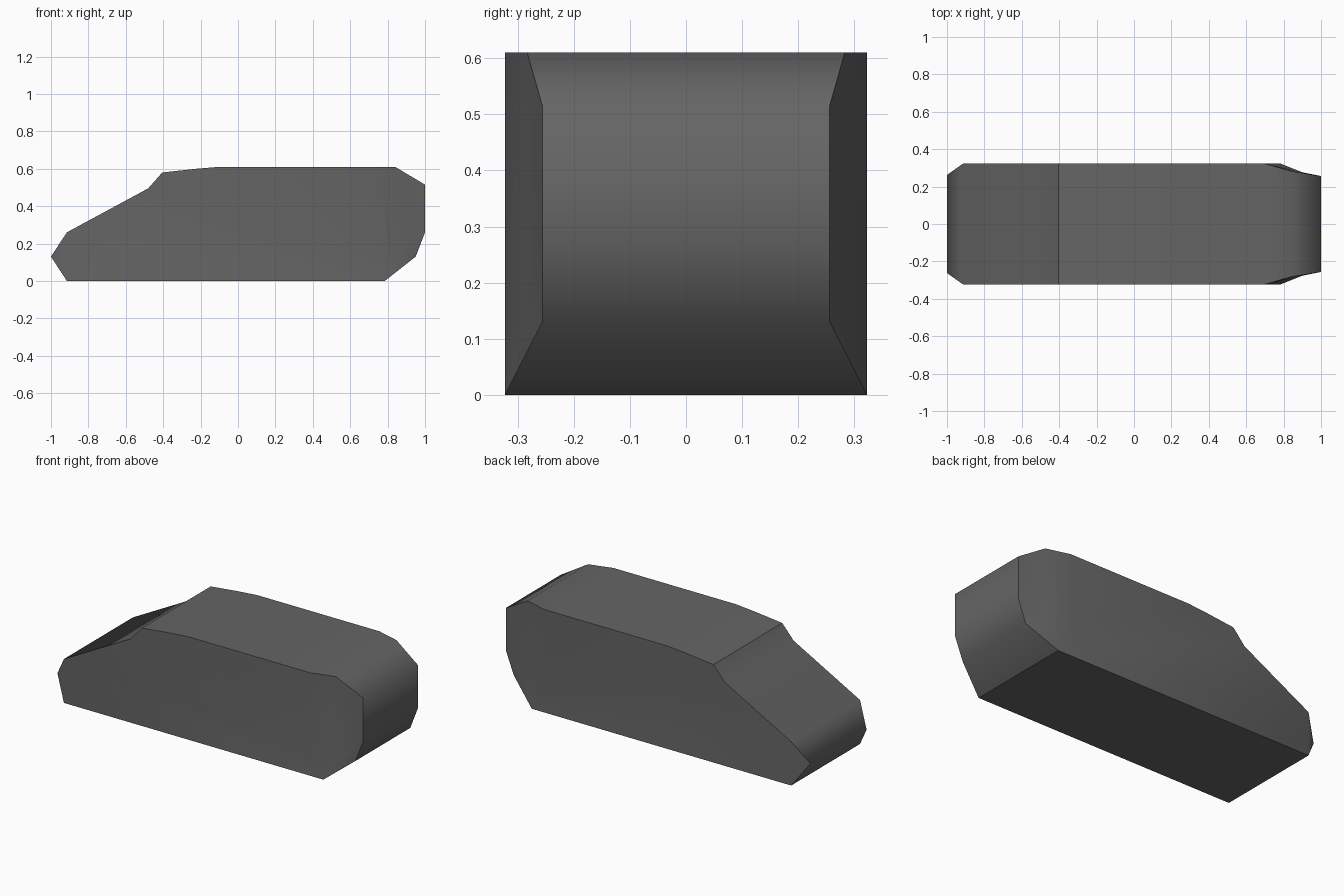
import bpy, bmesh

if "Cube" in bpy.data.objects:
    bpy.data.objects.remove(bpy.data.objects["Cube"])

# side outline of the body: x, half width, z
outline = [(-0.915, 0.3225, 0), (-1, 0.262, 0.13), (-0.915, 0.3225, 0.26),
           (-0.48, 0.3225, 0.495), (-0.405, 0.3225, 0.58), (-0.22, 0.3225, 0.60),
           (-0.10, 0.3225, 0.61), (0.70, 0.3225, 0.61), (0.84, 0.283, 0.61),
           (1, 0.256, 0.515), (1, 0.256, 0.26), (0.95, 0.256, 0.13),
           (0.785, 0.3225, 0)]
# two inner points where the side curves in towards the tail
inner = [(0.70, 0.3225, 0.13), (0.85, 0.287, 0.13)]
# side panels as indices into outline + inner
panels = [(0, 2, 3, 4, 5, 6, 7, 13, 12), (0, 1, 2), (7, 8, 14, 13),
          (8, 9, 10, 14), (10, 11, 14), (13, 14, 12), (14, 11, 12)]

bm = bmesh.new()
left, right = ([bm.verts.new((x, s * y, z)) for x, y, z in outline + inner]
               for s in (-1, 1))

# both sides
for side in (left, right):
    for p in panels:
        bm.faces.new([side[i] for i in p])

# bonnet, roof, tail and underside as one closed strip
n = len(outline)
for i in range(n):
    j = (i + 1) % n
    bm.faces.new((left[i], left[j], right[j], right[i]))
bmesh.ops.recalc_face_normals(bm, faces=bm.faces)

# smooth surfaces with sharp outline, windscreen top and underside
for f in bm.faces:
    f.smooth = True
for side in (left, right):
    for i in range(n):
        bm.edges.get((side[i], side[(i + 1) % n])).smooth = False
for i in (0, 4, n - 1):
    bm.edges.get((left[i], right[i])).smooth = False

mesh = bpy.data.meshes.new("car_body")
bm.to_mesh(mesh)
bm.free()
body = bpy.data.objects.new("car_body", mesh)
bpy.context.collection.objects.link(body)

# dark grey paint
paint = bpy.data.materials.new("dark_grey")
paint.diffuse_color = (0.13, 0.13, 0.13, 1)
paint.use_nodes = True
paint.node_tree.nodes["Principled BSDF"].inputs["Base Color"].default_value = paint.diffuse_color
mesh.materials.append(paint)
